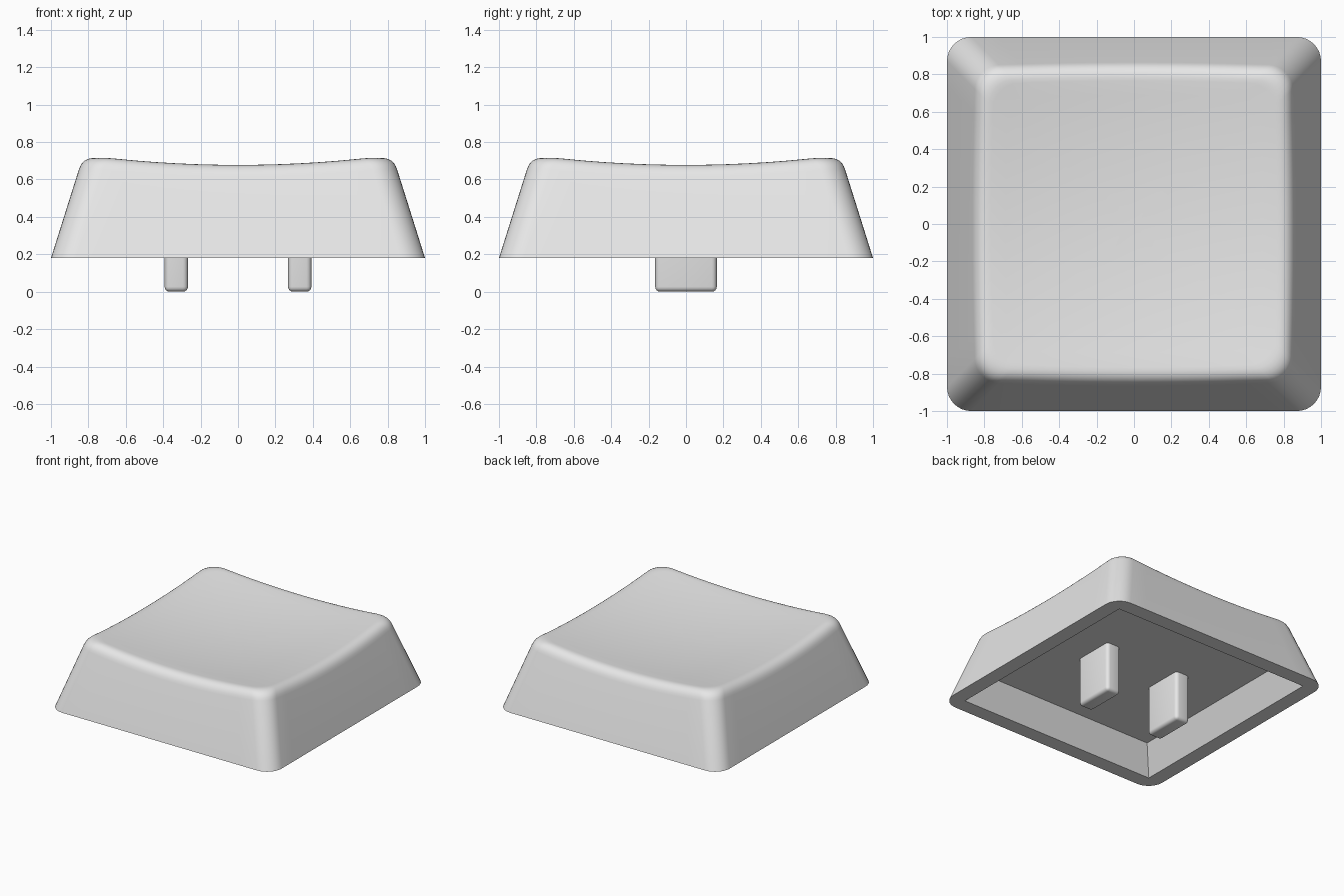
import bpy, bmesh, math

if "Cube" in bpy.data.objects:
    bpy.data.objects.remove(bpy.data.objects["Cube"])

BASE_Z = 0.18       # lower rim height
RADIUS = 0.13       # vertical corner radius
FILLET = 0.075      # rounding of the top edge
SIDE_STEPS, ARC_STEPS = 12, 8

grey = bpy.data.materials.new("light grey plastic")
grey.diffuse_color = (0.8, 0.8, 0.8, 1)
grey.use_nodes = True
grey.node_tree.nodes["Principled BSDF"].inputs["Base Color"].default_value = grey.diffuse_color


def outline(half, r):
    """Rounded square, counter-clockwise, always with the same point count."""
    pts = []
    c = half - r
    for q in range(4):
        rot = q * math.pi / 2
        side = [(half, -c + 2 * c * i / SIDE_STEPS) for i in range(SIDE_STEPS)]
        arc = [(c + r * math.cos(a), c + r * math.sin(a))
               for a in (math.pi / 2 * i / ARC_STEPS for i in range(ARC_STEPS))]
        for x, y in side + arc:
            pts.append((x * math.cos(rot) - y * math.sin(rot),
                        x * math.sin(rot) + y * math.cos(rot)))
    return pts


def dish(x, y):
    return 0.63 + 0.08 * (x * x + y * y)


def wall_half(z):
    return 1 - 0.315 * (z - BASE_Z)


def finish(obj, angle):
    obj.data.materials.append(grey)
    bpy.ops.object.select_all(action='DESELECT')
    obj.select_set(True)
    bpy.context.view_layer.objects.active = obj
    bpy.ops.object.shade_smooth_by_angle(angle=math.radians(angle))


def make_object(name, bm):
    bmesh.ops.recalc_face_normals(bm, faces=bm.faces[:])
    mesh = bpy.data.meshes.new(name)
    bm.to_mesh(mesh)
    bm.free()
    obj = bpy.data.objects.new(name, mesh)
    bpy.context.collection.objects.link(obj)
    return obj


# Rings of the shell, from the cavity floor, over the rim, up to the dish
rings = [[(x, y, 0.395) for x, y in outline(0.78, 0)],
         [(x, y, BASE_Z) for x, y in outline(0.88, 0)],
         [(x, y, BASE_Z) for x, y in outline(1, RADIUS)]]

# Rounded top edge: a curve from the wall, around the rim, onto the dish
rim_z = [dish(x, y) for x, y in outline(0.84, RADIUS)]
for k in range(8):
    t = k / 7
    ring = []
    for i, zr in enumerate(rim_z):
        low = zr - FILLET
        h_low, h_rim = wall_half(low), wall_half(zr)
        h_in = h_rim - FILLET
        z_in = dish(*outline(h_in, RADIUS)[i])
        a, b, c = (1 - t) ** 2, 2 * t * (1 - t), t * t
        x, y = outline(a * h_low + b * h_rim + c * h_in, RADIUS)[i]
        ring.append((x, y, a * low + b * zr + c * z_in))
    rings.append(ring)

# Dished top surface, shrinking towards the middle
edge = rings[-1]
for s in (0.9, 0.75, 0.6, 0.45, 0.3, 0.15, 0):
    rings.append([(x * s, y * s, dish(x * s, y * s)) for x, y, _ in edge])

# Join the rings, merging repeated points
bm = bmesh.new()
cache = {}


def vert(p):
    key = tuple(round(v, 5) + 0.0 for v in p)
    if key not in cache:
        cache[key] = bm.verts.new(p)
    return cache[key]


loops = [[vert(p) for p in ring] for ring in rings]
count = len(edge)
for lower, upper in zip(loops, loops[1:]):
    for i in range(count):
        j = (i + 1) % count
        corners = list(dict.fromkeys((lower[i], lower[j], upper[j], upper[i])))
        if len(corners) > 2:
            bm.faces.new(corners)
bm.faces.new(list(dict.fromkeys(loops[0])))     # cavity floor
finish(make_object("keycap_shell", bm), 35)

# Two mounting prongs below the cap
for name, x in (("left_prong", -0.33), ("right_prong", 0.33)):
    bm = bmesh.new()
    bmesh.ops.create_cube(bm, size=1)
    for v in bm.verts:
        v.co = (x + v.co.x * 0.125, v.co.y * 0.33, 0.2 + v.co.z * 0.4)
    edges = [e for e in bm.edges if min(v.co.z for v in e.verts) < 0.1]
    bmesh.ops.bevel(bm, geom=edges, offset=0.027, segments=4, profile=0.5,
                    affect='EDGES')
    finish(make_object(name, bm), 40)
